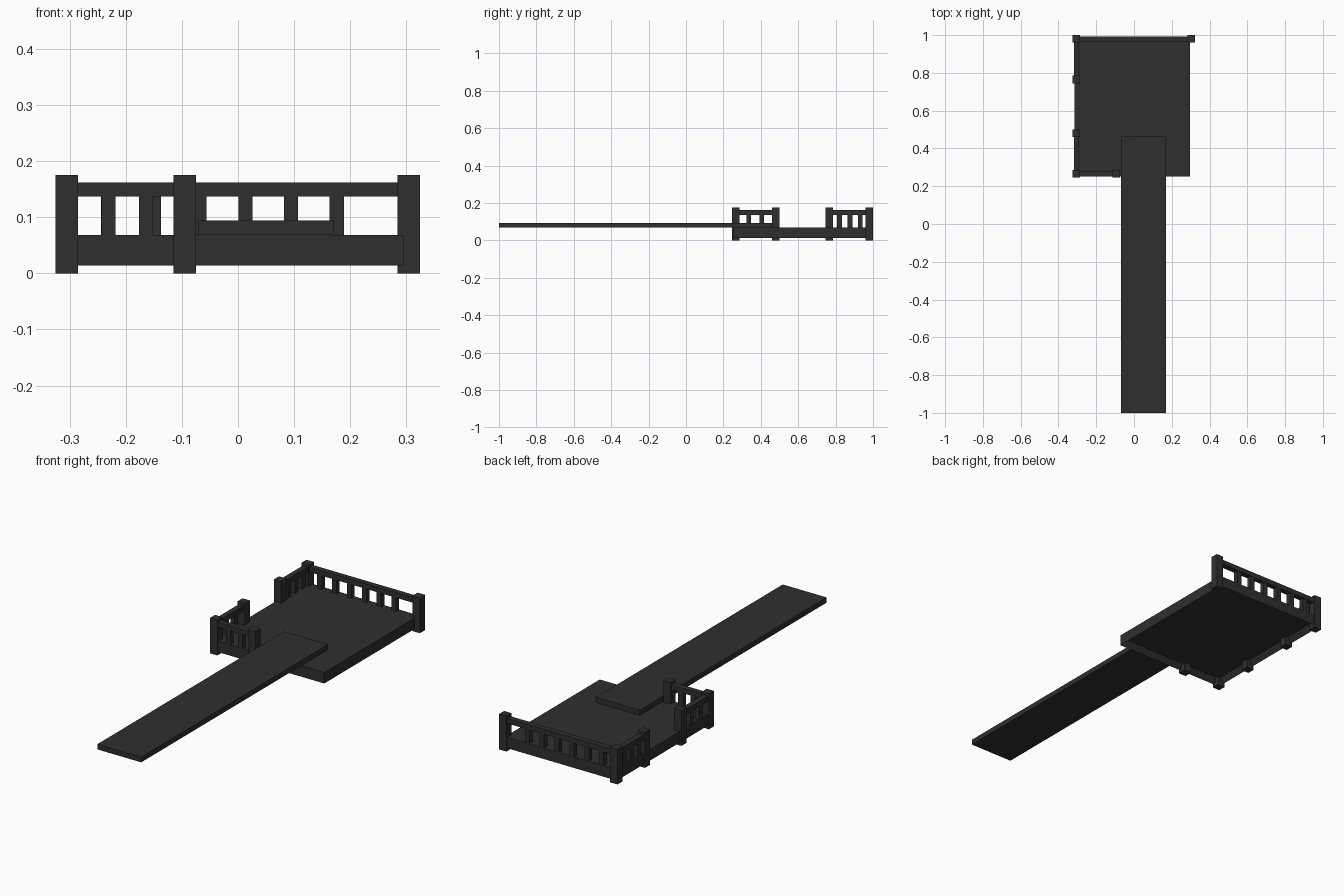
import bpy, bmesh

if "Cube" in bpy.data.objects:
    bpy.data.objects.remove(bpy.data.objects["Cube"])

mat = bpy.data.materials.new("charcoal")
mat.diffuse_color = (0.028, 0.028, 0.028, 1)
mat.use_nodes = True
mat.node_tree.nodes["Principled BSDF"].inputs["Base Color"].default_value = mat.diffuse_color


def boxes(name, extents):
    """One object from axis-aligned boxes (x0, x1, y0, y1, z0, z1)."""
    bm = bmesh.new()
    for x0, x1, y0, y1, z0, z1 in extents:
        vs = bmesh.ops.create_cube(bm, size=1)["verts"]
        for v in vs:
            v.co = (x1 if v.co.x > 0 else x0,
                    y1 if v.co.y > 0 else y0,
                    z1 if v.co.z > 0 else z0)
    me = bpy.data.meshes.new(name)
    bm.to_mesh(me)
    bm.free()
    me.materials.append(mat)
    ob = bpy.data.objects.new(name, me)
    bpy.context.collection.objects.link(ob)
    return ob


POST, RAIL, BAL = 0.02, 0.0135, 0.0125      # half widths
DECK_LOW, DECK_TOP = 0.014, 0.068
RAIL_LOW, RAIL_TOP, POST_TOP = 0.137, 0.162, 0.175
L, R, F, B = -0.316, 0.296, 0.252, 0.993    # deck outline

# Deck: solid floor with a recessed underside, one mesh
deck = boxes("deck", [(L, R, F, B, DECK_LOW, DECK_TOP)])
bm = bmesh.new()
bm.from_mesh(deck.data)
bm.normal_update()
under = [f for f in bm.faces if f.normal.z < -0.9]
bmesh.ops.inset_region(bm, faces=under, thickness=0.026)
for v in under[0].verts:
    v.co.z += 0.03
bm.to_mesh(deck.data)
bm.free()

# Gangplank lying on the deck
boxes("gangplank", [(-0.07, 0.17, -1.0, 0.462, DECK_TOP, 0.094)])

# Posts
posts = [(-0.305, 0.265), (-0.095, 0.265), (-0.305, 0.480),
         (-0.305, 0.765), (-0.305, 0.980), (0.304, 0.980)]
for i, (x, y) in enumerate(posts):
    boxes(f"post_{i + 1}", [(x - POST, x + POST, y - POST, y + POST, 0, POST_TOP)])


def railing(name, a, b, spots):
    """Top rail and balusters between post centres a and b."""
    along_x = a[1] == b[1]

    def ext(lo, hi, half, z0, z1):
        if along_x:
            return (lo, hi, a[1] - half, a[1] + half, z0, z1)
        return (a[0] - half, a[0] + half, lo, hi, z0, z1)

    k = 0 if along_x else 1
    boxes(name + "_rail", [ext(a[k] + POST, b[k] - POST, RAIL, RAIL_LOW, RAIL_TOP)])
    boxes(name + "_balusters",
          [ext(s - BAL, s + BAL, RAIL * 0.9, DECK_TOP, RAIL_LOW) for s in spots])


railing("front", posts[0], posts[1], [-0.231, -0.164])
railing("left_front", posts[0], posts[2], [0.335, 0.405])
railing("left_back", posts[3], posts[4], [0.821, 0.877, 0.932])
railing("back", posts[4], posts[5], [-0.2315 + 0.0815 * i for i in range(6)])
